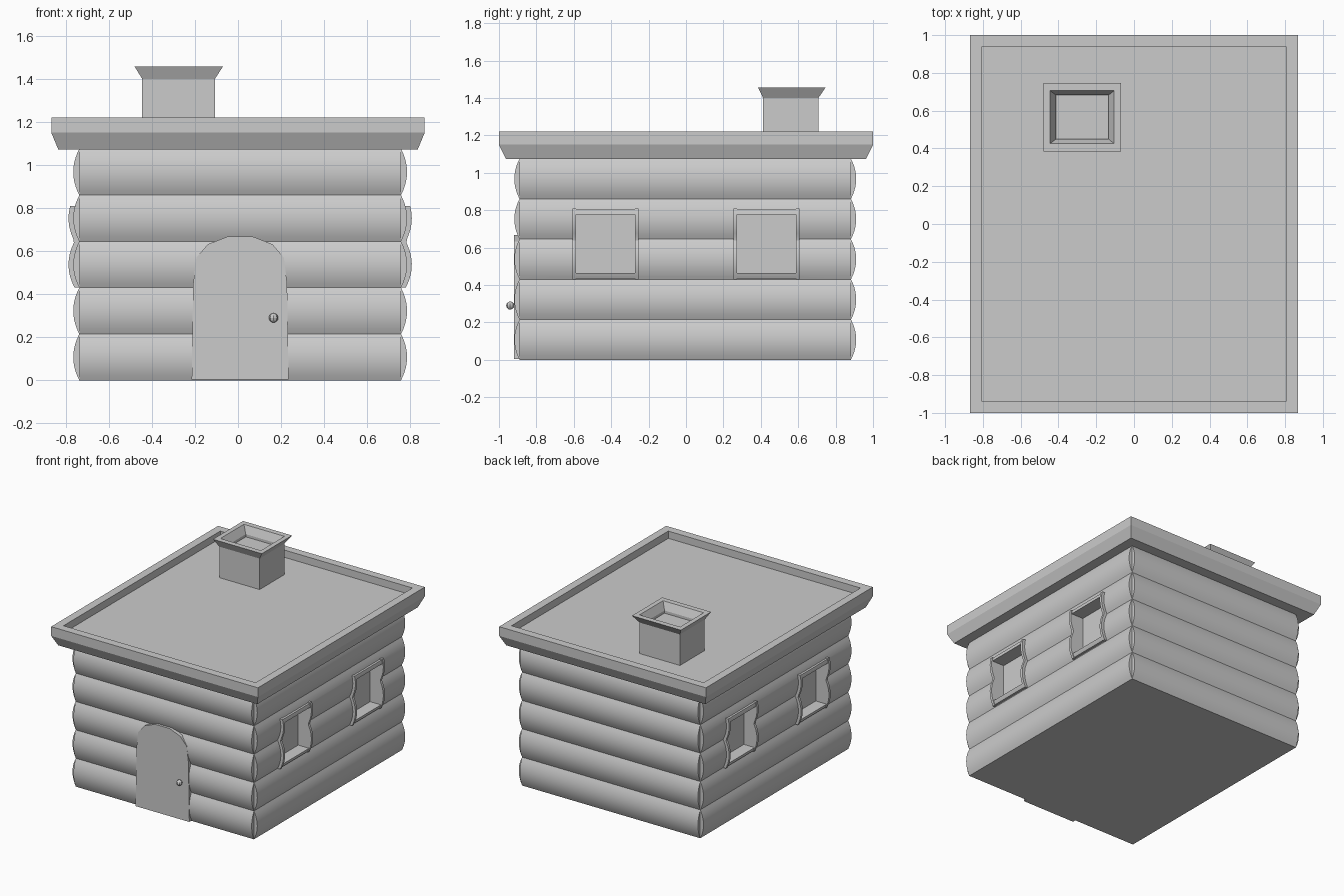
import bpy, bmesh
from mathutils import Vector

if "Cube" in bpy.data.objects:
    bpy.data.objects.remove(bpy.data.objects["Cube"])

X0, X1, Y0, Y1 = -0.737, 0.757, -0.89, 0.882   # wall faces, where logs meet
LOG, BULGE, LOGS, DEPTH = 0.215, 0.028, 5, 0.06


def finish(name, bm):
    bmesh.ops.recalc_face_normals(bm, faces=bm.faces)
    me = bpy.data.meshes.new(name)
    bm.to_mesh(me)
    bm.free()
    ob = bpy.data.objects.new(name, me)
    bpy.context.collection.objects.link(ob)
    return ob


def activate(ob):
    bpy.ops.object.select_all(action='DESELECT')
    ob.select_set(True)
    bpy.context.view_layer.objects.active = ob


def smooth(ob):
    activate(ob)
    bpy.ops.object.shade_smooth_by_angle(angle=0.5)


def loft(name, rings):
    """Rectangular rings (x0, x1, y0, y1, z) skinned and capped."""
    bm = bmesh.new()
    loops = [[bm.verts.new((x, y, z)) for x, y in ((a, c), (b, c), (b, d), (a, d))]
             for a, b, c, d, z in rings]
    for l, m in zip(loops, loops[1:]):
        for i in range(4):
            j = (i + 1) % 4
            bm.faces.new((l[i], l[j], m[j], m[i]))
    bm.faces.new(loops[0])
    bm.faces.new(loops[-1])
    return finish(name, bm)


def box(name, x0, x1, y0, y1, z0, z1):
    return loft(name, [(x0, x1, y0, y1, z0), (x0, x1, y0, y1, z1)])


def prism(name, pts, along, lo, hi):
    """Extrude a (u, z) outline along x or y."""
    bm = bmesh.new()
    pos = lambda u, z, w: (w, u, z) if along == 'x' else (u, w, z)
    f = bm.faces.new([bm.verts.new(pos(u, z, lo)) for u, z in pts])
    ext = bmesh.ops.extrude_face_region(bm, geom=[f])['geom']
    shift = Vector((hi - lo, 0, 0) if along == 'x' else (0, hi - lo, 0))
    bmesh.ops.translate(bm, vec=shift, verts=[g for g in ext if isinstance(g, bmesh.types.BMVert)])
    return finish(name, bm)


def bulge(z):
    t = (z / LOG) % 1 * 2 - 1
    return BULGE * (1 - t * t)


def log_outline(base, out, z0, z1, steps, offset=0.0):
    zs = [z0 + (z1 - z0) * i / steps for i in range(steps + 1)]
    pts = [(base + out * (bulge(z) + offset), z) for z in zs]
    return pts + [(base - out * DEPTH, z1), (base - out * DEPTH, z0)]


# Solid core behind the log walls; also shows as window panes
box("core", X0 + DEPTH, X1 - DEPTH, Y0 + DEPTH, Y1 - DEPTH, 0, 1.09)

# Front and back log walls
for name, base, out in (("front_logs", Y0, -1), ("back_logs", Y1, 1)):
    smooth(prism(name, log_outline(base, out, 0, LOG * LOGS, 10 * LOGS), 'x', X0, X1))

# Side log walls with recessed, framed windows
WZ0, WZ1 = 0.43, 0.81
for side, base, out in (("left", X0, -1), ("right", X1, 1)):
    wall = prism(side + "_logs", log_outline(base, out, 0, LOG * LOGS, 10 * LOGS), 'y', Y0, Y1)
    for k, yc in enumerate((-0.431, 0.431)):
        xs = sorted((base - out * 0.2, base + out * 0.2))
        cut = box("window_cutter", *xs, yc - 0.165, yc + 0.165, 0.445, 0.795)
        mod = wall.modifiers.new("window", 'BOOLEAN')
        mod.operation, mod.solver, mod.object = 'DIFFERENCE', 'EXACT', cut
        activate(wall)
        bpy.ops.object.modifier_apply(modifier=mod.name)
        bpy.data.objects.remove(cut)
        tag = f"{side}_window_{k + 1}"
        for s in (-1, 1):
            a, b = sorted((yc + s * 0.177, yc + s * 0.157))
            smooth(prism(tag + "_jamb", log_outline(base, out, WZ0, WZ1, 20, 0.022), 'y', a, b))
        for part, za, zb in (("sill", WZ0 + 0.005, 0.463), ("lintel", 0.778, WZ1 - 0.004)):
            prism(tag + "_" + part, log_outline(base, out, za, zb, 2, 0.016), 'y', yc - 0.16, yc + 0.16)
    smooth(wall)

# Roof tray with chamfered rim
def ring(hx, hy, z):
    return (-hx, hx, -hy, hy, z)

loft("roof", [ring(0.835, 0.962, 1.073), ring(0.867, 1.0, 1.15), ring(0.867, 1.0, 1.22),
              ring(0.806, 0.939, 1.22), ring(0.806, 0.939, 1.165)])

# Chimney with flared, hollow top
loft("chimney", [(-0.445, -0.107, 0.412, 0.708, 1.15), (-0.445, -0.107, 0.412, 0.708, 1.4),
                 (-0.48, -0.07, 0.385, 0.747, 1.457), (-0.445, -0.105, 0.425, 0.706, 1.457),
                 (-0.412, -0.135, 0.45, 0.682, 1.4), (-0.412, -0.135, 0.45, 0.682, 1.38)])

# Arched door
half = [(0.225, 0.003), (0.218, 0.45), (0.203, 0.57), (0.15, 0.632), (0.06, 0.667)]
outline = [(0.01 + u, z) for u, z in half] + [(0.01 - u, z) for u, z in reversed(half)]
prism("door", outline, 'y', -0.919, -0.84)

# Door knob
bpy.ops.mesh.primitive_uv_sphere_add(segments=8, ring_count=6, radius=0.022, location=(0.165, -0.94, 0.29))
bpy.context.object.name = "door_knob"
